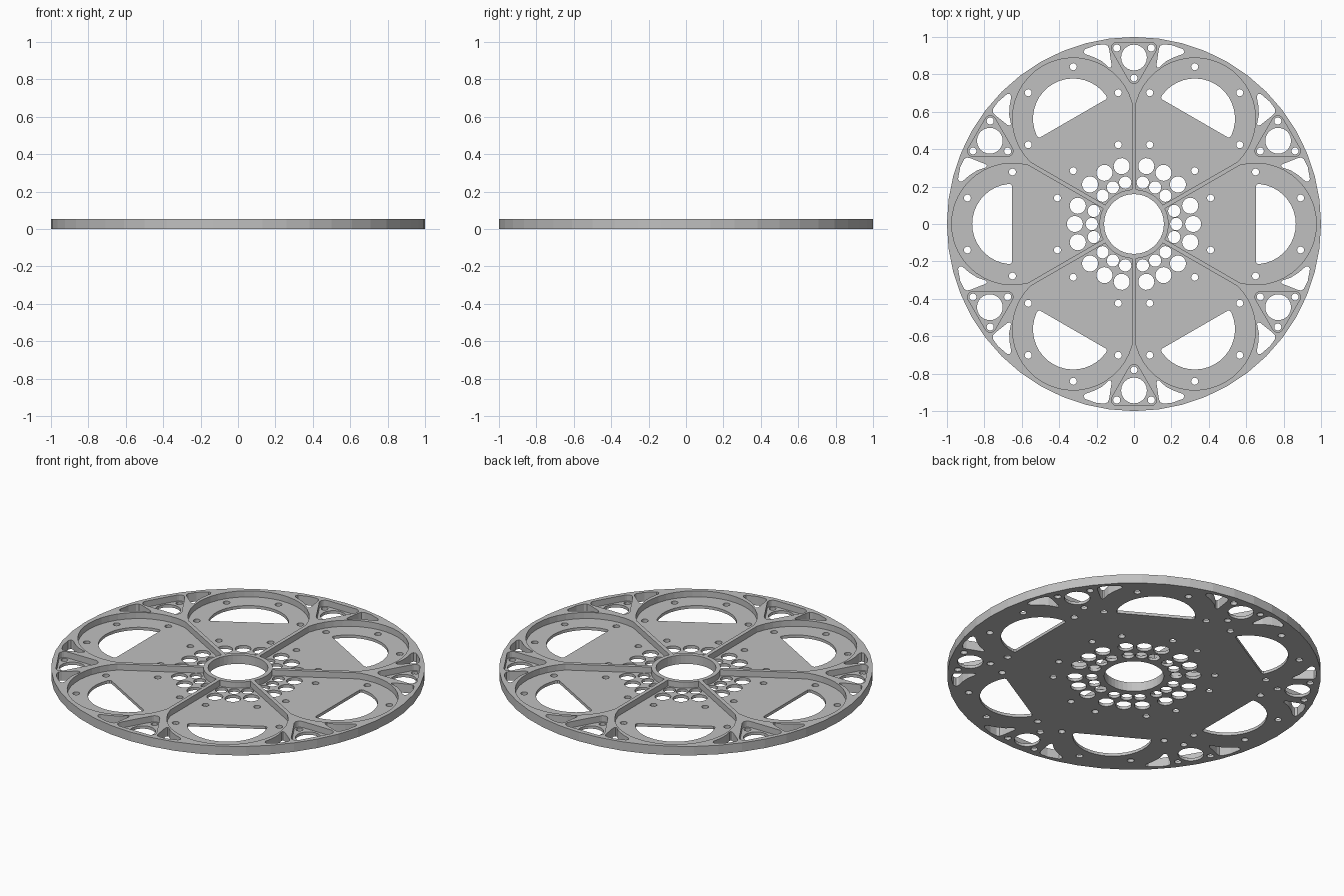
import bpy, bmesh
from math import sin, cos, radians, degrees, acos, asin, pi

if "Cube" in bpy.data.objects:
    bpy.data.objects.remove(bpy.data.objects["Cube"])

HEIGHT, FLOOR = 0.053, 0.017
HALF_SPOKE, HUB_R = 0.011, 0.185
LOBE_C, LOBE_R = 0.65, 0.325

grey = bpy.data.materials.new("machined grey")
grey.diffuse_color = (0.53, 0.53, 0.53, 1)
grey.use_nodes = True
grey.node_tree.nodes["Principled BSDF"].inputs["Base Color"].default_value = grey.diffuse_color


def arc(cx, cy, r, a0, a1, n):
    """Points along an arc, both ends included (degrees)."""
    return [(cx + r * cos(radians(a0 + (a1 - a0) * i / n)),
             cy + r * sin(radians(a0 + (a1 - a0) * i / n))) for i in range(n + 1)]


def circle(cx, cy, r, n=16):
    return arc(cx, cy, r, 0, 360, n)[:-1]


def turn(pts, deg):
    c, s = cos(radians(deg)), sin(radians(deg))
    return [(x * c - y * s, x * s + y * c) for x, y in pts]


def prisms(name, outlines, z0, z1):
    """One object holding an extruded prism for each outline."""
    bm = bmesh.new()
    for pts in outlines:
        face = bm.faces.new([bm.verts.new((x, y, z0)) for x, y in pts])
        ext = bmesh.ops.extrude_face_region(bm, geom=[face])
        top = [v for v in ext["geom"] if isinstance(v, bmesh.types.BMVert)]
        bmesh.ops.translate(bm, verts=top, vec=(0, 0, z1 - z0))
    bmesh.ops.recalc_face_normals(bm, faces=bm.faces)
    me = bpy.data.meshes.new(name)
    bm.to_mesh(me)
    bm.free()
    me.materials.append(grey)
    ob = bpy.data.objects.new(name, me)
    bpy.context.collection.objects.link(ob)
    return ob


# Sector pocket: hub arc, straight spoke walls and a round outer lobe
lobe_end = 120 - degrees(acos((LOBE_C * 0.5 - HALF_SPOKE) / LOBE_R))
hub_end = 30 - degrees(asin(HALF_SPOKE / HUB_R))
sector = (arc(LOBE_C, 0, LOBE_R, -lobe_end, lobe_end, 24)
          + arc(0, 0, HUB_R, hub_end, -hub_end, 6))

# Half-round window with small corner rounding
window = (arc(LOBE_C, 0, 0.215, -84, 84, 18)
          + [(0.66, 0.213), (0.652, 0.205), (0.652, -0.205), (0.66, -0.213)])

# Through holes of one sector: window, screw circle, vent holes near the hub
sector_holes = [window]
sector_holes += [circle(LOBE_C + 0.278 * cos(radians(a)), 0.278 * sin(radians(a)), 0.019, 12)
                 for a in (30, 90, 150, 210, 270, 330)]
for a in (-18, 0, 18):
    c, s = cos(radians(a)), sin(radians(a))
    sector_holes.append(circle(0.316 * c, 0.316 * s, 0.043, 20))
    sector_holes.append(circle(0.226 * c, 0.226 * s, 0.033, 16))

# Rounded triangle pocket between lobes (drawn around the +y axis)
corners = [(0.0925, 0.941, -30), (-0.0925, 0.941, 90), (0, 0.78, 210)]
triangle = [p for x, y, a in corners for p in arc(x, y, 0.029, a, a + 120, 6)]

# Through holes between lobes: bore, three screws, two teardrops
teardrop = [(0.27, 0.92), (0.262, 0.935), (0.2, 0.957), (0.155, 0.96), (0.14, 0.953),
            (0.133, 0.935), (0.12, 0.85), (0.124, 0.837), (0.134, 0.837),
            (0.17, 0.869), (0.215, 0.892), (0.26, 0.908)]
gap_holes = [circle(0, 0.89, 0.069, 24), teardrop, [(-x, y) for x, y in teardrop]]
gap_holes += [circle(x, y, 0.019, 12) for x, y, _ in corners]

# Repeat everything six times around the axis
pockets, holes = [], [circle(0, 0, 0.16, 40)]
for k in range(6):
    pockets += [turn(sector, 60 * k), turn(triangle, 60 * k)]
    holes += [turn(h, 60 * k) for h in sector_holes + gap_holes]

disc = prisms("wheel_disc", [circle(0, 0, 1.0, 48)], 0, HEIGHT)
cutters = [prisms("pocket_cutter", pockets, FLOOR, 0.2),
           prisms("hole_cutter", holes, -0.1, 0.3)]

# Cut pockets, then through holes
for cutter in cutters:
    cutter.hide_render = True
    mod = disc.modifiers.new(cutter.name, 'BOOLEAN')
    mod.operation, mod.solver, mod.object = 'DIFFERENCE', 'EXACT', cutter

bpy.context.view_layer.update()
cut = bpy.data.meshes.new_from_object(disc.evaluated_get(bpy.context.evaluated_depsgraph_get()))
disc.modifiers.clear()
disc.data = cut
for cutter in cutters:
    bpy.data.objects.remove(cutter)
